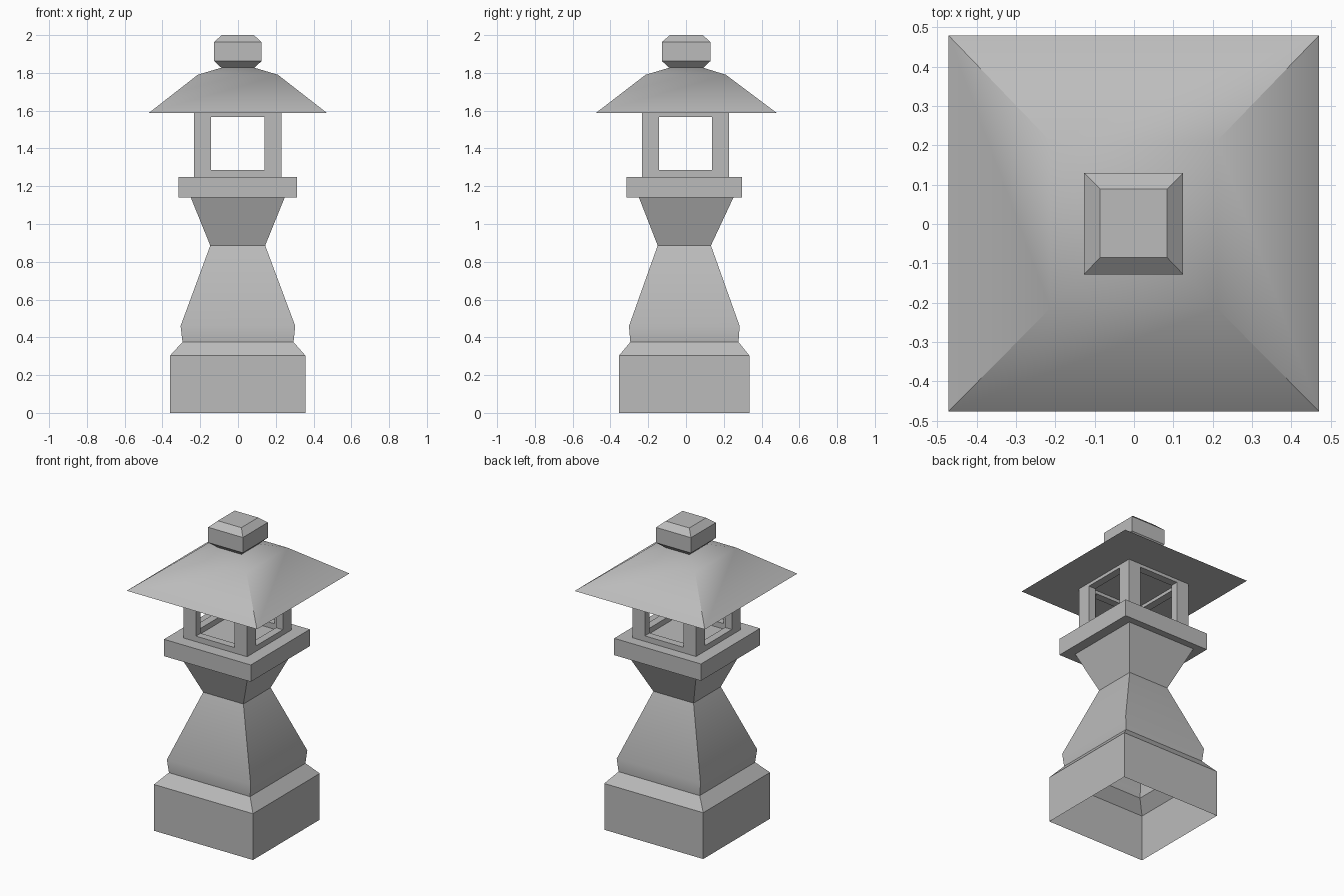
import bpy, bmesh, math

if "Cube" in bpy.data.objects:
    bpy.data.objects.remove(bpy.data.objects["Cube"])

stone = bpy.data.materials.new("grey stone")
stone.diffuse_color = (0.5, 0.5, 0.5, 1)
stone.use_nodes = True
stone.node_tree.nodes["Principled BSDF"].inputs["Base Color"].default_value = stone.diffuse_color


def loft(name, rings, cap_bottom=True, cap_top=True):
    """Stack of rectangles (z, x0, x1, y0, y1) joined by side faces."""
    bm = bmesh.new()
    loops = [[bm.verts.new(p) for p in
              ((x0, y0, z), (x1, y0, z), (x1, y1, z), (x0, y1, z))]
             for z, x0, x1, y0, y1 in rings]
    for a, b in zip(loops, loops[1:]):
        for i in range(4):
            j = (i + 1) % 4
            bm.faces.new((a[i], a[j], b[j], b[i]))
    if cap_bottom:
        bm.faces.new(loops[0][::-1])
    if cap_top:
        bm.faces.new(loops[-1])
    me = bpy.data.meshes.new(name)
    bm.to_mesh(me)
    bm.free()
    me.materials.append(stone)
    ob = bpy.data.objects.new(name, me)
    bpy.context.collection.objects.link(ob)
    return ob


def box(name, x0, x1, y0, y1, z0, z1):
    return loft(name, [(z0, x0, x1, y0, y1), (z1, x0, x1, y0, y1)])


def smooth(ob):
    bpy.ops.object.select_all(action='DESELECT')
    ob.select_set(True)
    bpy.context.view_layer.objects.active = ob
    bpy.ops.object.shade_smooth_by_angle(angle=math.radians(30))


# Base and waisted pedestal: one hollow shell, open underneath
smooth(loft("base_and_pedestal", [
    (0.0, -0.36, 0.357, -0.355, 0.336),
    (0.303, -0.36, 0.357, -0.355, 0.336),
    (0.375, -0.294, 0.294, -0.295, 0.278),
    (0.46, -0.304, 0.303, -0.302, 0.284),
    (0.886, -0.147, 0.144, -0.15, 0.132),
    (1.14, -0.25, 0.247, -0.249, 0.251),
], cap_bottom=False))

# Platform slab
box("platform", -0.316, 0.313, -0.315, 0.296, 1.14, 1.25)

# Light chamber: hollow box with a window through each wall
chamber = box("light_chamber", -0.232, 0.229, -0.233, 0.227, 1.25, 1.588)
cutters = [
    box("cavity_cutter", -0.182, 0.179, -0.183, 0.177, 1.2, 1.65),
    box("front_window_cutter", -0.142, 0.139, -0.5, 0.5, 1.286, 1.567),
    box("side_window_cutter", -0.5, 0.5, -0.143, 0.137, 1.286, 1.567),
]
for cut in cutters:
    mod = chamber.modifiers.new(cut.name, 'BOOLEAN')
    mod.operation = 'DIFFERENCE'
    mod.solver = 'EXACT'
    mod.object = cut
    cut.hide_render = True
    cut.hide_set(True)

# Roof with a shallow upper pitch
smooth(loft("roof", [
    (1.588, -0.472, 0.471, -0.477, 0.48),
    (1.79, -0.213, 0.211, -0.214, 0.211),
    (1.828, -0.086, 0.085, -0.086, 0.089),
]))

# Chamfered finial
loft("finial", [
    (1.825, -0.086, 0.085, -0.086, 0.089),
    (1.863, -0.127, 0.125, -0.128, 0.13),
    (1.963, -0.127, 0.125, -0.128, 0.13),
    (2.0, -0.086, 0.084, -0.085, 0.089),
])
